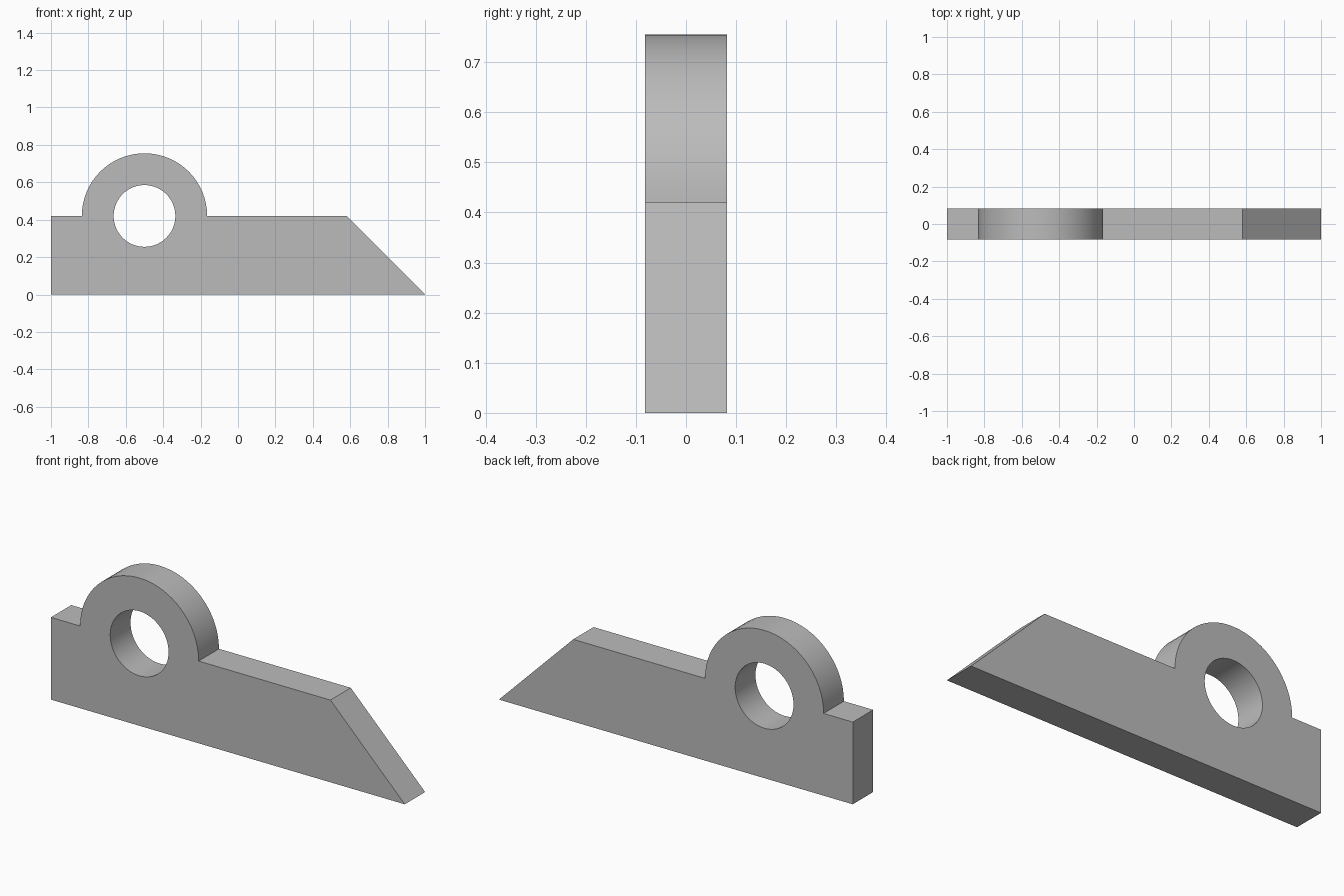
import bpy, bmesh, math

if "Cube" in bpy.data.objects:
    bpy.data.objects.remove(bpy.data.objects["Cube"], do_unlink=True)

HALF_DEPTH = 0.082
TOP = 0.42
EYE_X, EYE_R, HOLE_R = -0.5, 0.335, 0.165
SEGMENTS = 64

grey = bpy.data.materials.new("plain grey")
grey.use_nodes = True
grey.diffuse_color = (0.5, 0.5, 0.5, 1)
grey.node_tree.nodes["Principled BSDF"].inputs["Base Color"].default_value = grey.diffuse_color


def extruded(name, outline, half_depth):
    """Prism along y from an x-z outline."""
    bm = bmesh.new()
    face = bm.faces.new([bm.verts.new((x, -half_depth, z)) for x, z in outline])
    result = bmesh.ops.extrude_face_region(bm, geom=[face])
    moved = [v for v in result["geom"] if isinstance(v, bmesh.types.BMVert)]
    bmesh.ops.translate(bm, verts=moved, vec=(0, 2 * half_depth, 0))
    bmesh.ops.recalc_face_normals(bm, faces=bm.faces)
    mesh = bpy.data.meshes.new(name)
    bm.to_mesh(mesh)
    bm.free()
    obj = bpy.data.objects.new(name, mesh)
    bpy.context.collection.objects.link(obj)
    mesh.materials.append(grey)
    return obj


def arc(radius, sweep, count):
    """Points around the eye centre, from +x counterclockwise."""
    return [(EYE_X + radius * math.cos(sweep * i / count),
             TOP + radius * math.sin(sweep * i / count)) for i in range(count + 1)]


# Bar with one sloped end and a round eye rising from its top edge
outline = [(-1, 0), (1, 0), (0.58, TOP)] + arc(EYE_R, math.pi, SEGMENTS // 2) + [(-1, TOP)]
bracket = extruded("bracket_plate", outline, HALF_DEPTH)

# Through hole in the eye
cutter = extruded("hole_cutter", arc(HOLE_R, math.tau, SEGMENTS)[:-1], HALF_DEPTH * 2)
cutter.hide_render = True
cut = bracket.modifiers.new("hole", "BOOLEAN")
cut.operation = "DIFFERENCE"
cut.solver = "EXACT"
cut.object = cutter

bpy.ops.object.select_all(action="DESELECT")
bracket.select_set(True)
bpy.context.view_layer.objects.active = bracket
bpy.ops.object.modifier_apply(modifier=cut.name)
bpy.data.objects.remove(cutter, do_unlink=True)

# Smooth curved walls, sharp rims
bpy.ops.object.shade_smooth_by_angle(angle=math.radians(30))
